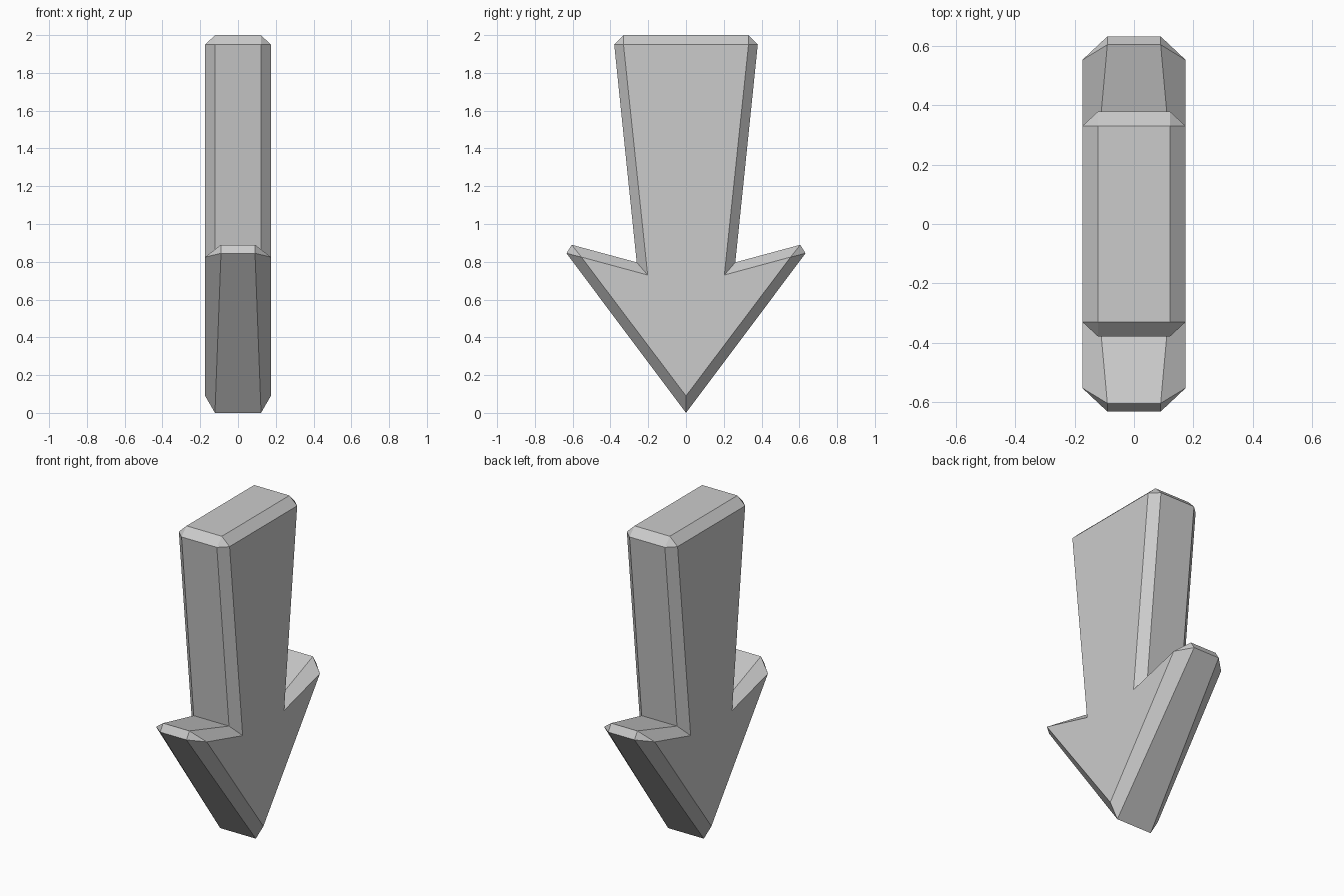
import bpy
import bmesh

if "Cube" in bpy.data.objects:
    bpy.data.objects.remove(bpy.data.objects["Cube"])

# Half profile from tip to top: (outer y, z, half width x), (inset y, z)
HALF_DEPTH = 0.174
half = [
    ((0.0, 0.0, 0.122), (0.0, 0.09)),            # point
    ((0.633, 0.845, 0.09), (0.554, 0.825)),      # barb, lower corner
    ((0.605, 0.89, 0.09), (0.554, 0.825)),       # barb, upper corner
    ((0.261, 0.797, 0.121), (0.203, 0.73)),      # notch
    ((0.38, 1.95, 0.121), (0.331, 1.95)),        # shaft, side corner
    ((0.331, 2.0, 0.121), (0.331, 1.95)),        # shaft, top corner
]
# Mirror to the other side, leaving out the shared point
profile = half + [((-o[0], o[1], o[2]), (-i[0], i[1])) for o, i in reversed(half[1:])]

bm = bmesh.new()


def ring(side, inset):
    if inset:
        return [bm.verts.new((side * HALF_DEPTH, i[0], i[1])) for _, i in profile]
    return [bm.verts.new((side * o[2], o[0], o[1])) for o, _ in profile]


# Loops across the thickness, joined by strips
rings = [ring(-1, True), ring(-1, False), ring(1, False), ring(1, True)]
n = len(profile)
for a, b in zip(rings, rings[1:]):
    for k in range(n):
        j = (k + 1) % n
        bm.faces.new((a[k], a[j], b[j], b[k]))

# Flat side faces
bm.faces.new(rings[0])
bm.faces.new(rings[-1])
bmesh.ops.remove_doubles(bm, verts=bm.verts[:], dist=0.0005)
bmesh.ops.recalc_face_normals(bm, faces=bm.faces[:])

mesh = bpy.data.meshes.new("down_arrow")
bm.to_mesh(mesh)
bm.free()
bpy.context.collection.objects.link(bpy.data.objects.new("down_arrow", mesh))
